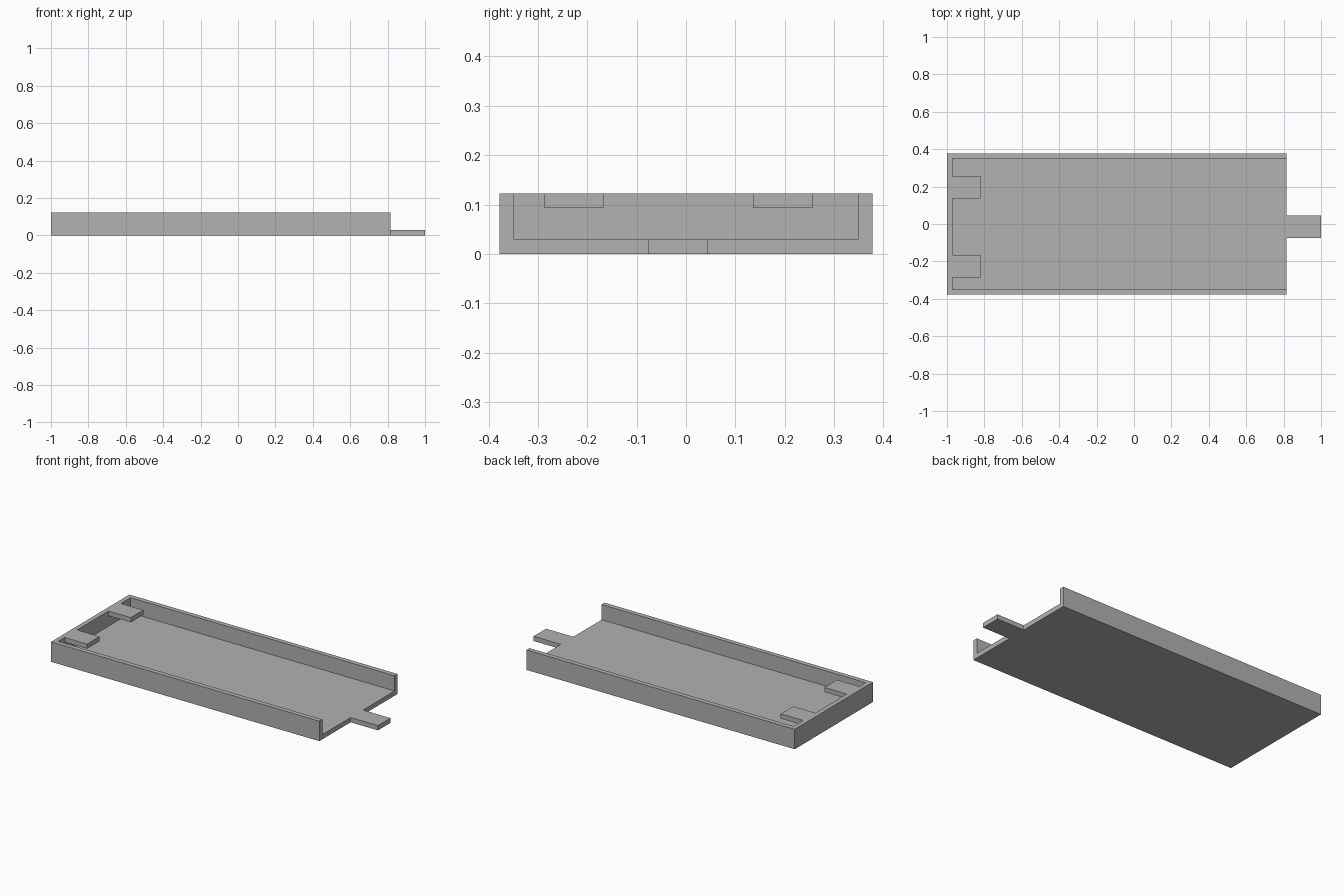
import bpy
import bmesh
from mathutils import Matrix, Vector

default = bpy.data.objects.get("Cube")
if default:
    bpy.data.objects.remove(default, do_unlink=True)

# Single plain grey material
grey = bpy.data.materials.new("plain grey")
grey.use_nodes = True
colour = (0.445, 0.445, 0.445, 1.0)
grey.diffuse_color = colour
grey.node_tree.nodes["Principled BSDF"].inputs["Base Color"].default_value = colour


def box(name, low, high):
    """Flat-shaded box between two opposite corners."""
    low, high = Vector(low), Vector(high)
    bm = bmesh.new()
    bmesh.ops.create_cube(
        bm, size=1.0,
        matrix=Matrix.Translation((low + high) / 2) @ Matrix.Diagonal((*(high - low), 1.0)))
    mesh = bpy.data.meshes.new(name)
    bm.to_mesh(mesh)
    bm.free()
    mesh.materials.append(grey)
    obj = bpy.data.objects.new(name, mesh)
    bpy.context.collection.objects.link(obj)
    return obj


BACK, OPEN_END = -1.0, 0.815    # tray ends along x
HALF_WIDTH = 0.378
HEIGHT = 0.122
SHEET = 0.029                   # thickness of floor, walls and tabs

# Tray: a block hollowed out through its top and its open end
tray = box("tray", (BACK, -HALF_WIDTH, 0), (OPEN_END, HALF_WIDTH, HEIGHT))
hollow = box("tray_cutter",
             (BACK + SHEET, -HALF_WIDTH + SHEET, SHEET),
             (OPEN_END + 0.1, HALF_WIDTH - SHEET, HEIGHT + 0.1))
hollow.hide_render = True
cut = tray.modifiers.new("hollow", "BOOLEAN")
cut.operation = "DIFFERENCE"
cut.solver = "EXACT"
cut.object = hollow
bpy.context.view_layer.objects.active = tray
bpy.ops.object.modifier_apply(modifier=cut.name)
bpy.data.objects.remove(hollow, do_unlink=True)

# Retaining tabs reaching in from the top of the end wall
TAB_WIDTH = 0.12
for name, centre in (("front_tab", -0.227), ("back_tab", 0.196)):
    box(name,
        (BACK + SHEET, centre - TAB_WIDTH / 2, HEIGHT - SHEET),
        (-0.82, centre + TAB_WIDTH / 2, HEIGHT))

# Tongue continuing the floor past the open end
box("tongue", (OPEN_END, -0.076, 0), (1.0, 0.045, SHEET))
